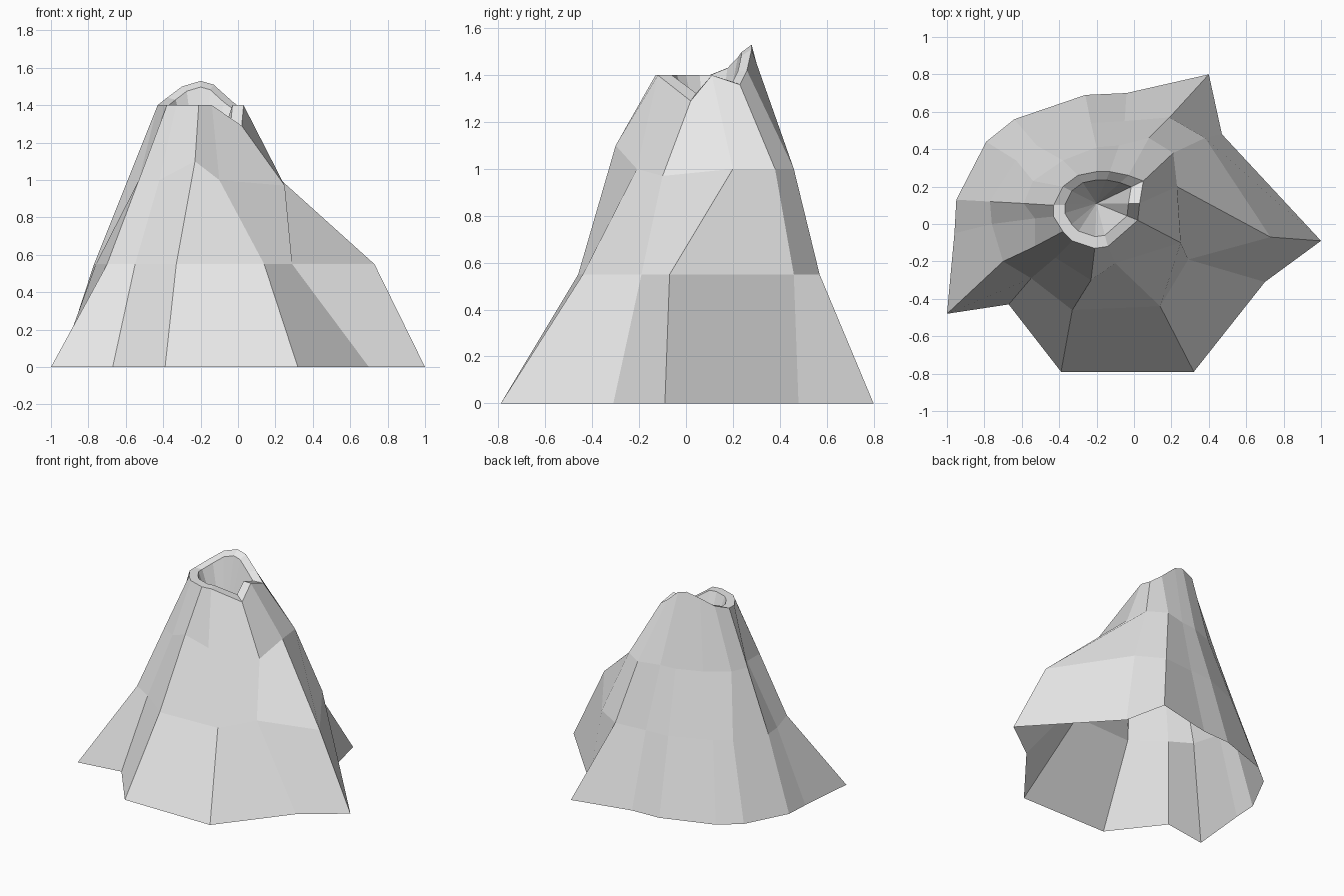
import bpy, bmesh
from mathutils import Vector

cube = bpy.data.objects.get("Cube")
if cube:
    bpy.data.objects.remove(cube, do_unlink=True)

rock = bpy.data.materials.new("pale grey rock")
rock.use_nodes = True
rock.diffuse_color = (0.8, 0.8, 0.8, 1)
rock.node_tree.nodes["Principled BSDF"].inputs["Base Color"].default_value = (0.8, 0.8, 0.8, 1)

# Contours of the mountain, counter-clockwise from the right-hand spur
foot = [(1, -.09), (.47, .48), (.4, .8), (-.04, .7), (-.26, .69), (-.64, .56), (-.79, .44),
        (-.95, .13), (-.96, -.05), (-1, -.48), (-.67, -.43), (-.39, -.79), (.32, -.79), (.7, -.31)]
waist = [(.73, -.07), (.38, .46), (.19, .57), (-.05, .55), (-.23, .54), (-.52, .42), (-.63, .34),
         (-.77, .12), (-.76, 0), (-.7, -.2), (-.55, -.29), (-.33, -.46), (.14, -.44), (.29, -.19)]
shoulder = [(.23, .2), (.21, .38), (.08, .46), (-.08, .42), (-.2, .41), (-.38, .34), (-.54, .23),
            (-.59, .11), (-.53, .03), (-.53, -.12), (-.42, -.18), (-.23, -.3), (-.1, -.21), (.25, -.1)]
rim = [(.03, .11, 1.4), (.05, .23, 1.36), (-.03, .26, 1.42), (-.13, .28, 1.51), (-.2, .28, 1.53),
       (-.3, .26, 1.5), (-.38, .2, 1.44), (-.43, .1, 1.4), (-.43, .04, 1.4), (-.38, -.04, 1.4),
       (-.33, -.09, 1.4), (-.21, -.13, 1.4), (-.14, -.12, 1.4), (.02, .02, 1.29)]


def level(points, z):
    return [Vector((x, y, z)) for x, y in points]


shoulder = level(shoulder, 1.0)
shoulder[11].z = 1.1
shoulder[13].z = 0.97
rim = [Vector(p) for p in rim]

# Crater lip is the rim drawn in towards the vent
vent = Vector((-.2, .11, 0.9))
lip = []
for p in rim:
    q = vent.lerp(p, 0.74)
    q.z = p.z - 0.25 * max(0, p.z - 1.4) + 0.3 * max(0, 1.4 - p.z)
    lip.append(q)

# Skin the contours, leaving the foot open
bm = bmesh.new()
rings = [[bm.verts.new(p) for p in ring]
         for ring in (level(foot, 0), level(waist, 0.55), shoulder, rim, lip)]
n = len(foot)
for low, high in zip(rings, rings[1:]):
    for i in range(n):
        j = (i + 1) % n
        bm.faces.new((low[i], low[j], high[j], high[i]))

# Crater funnel
bottom = bm.verts.new(vent)
for i in range(n):
    bm.faces.new((rings[-1][i], rings[-1][(i + 1) % n], bottom))

mesh = bpy.data.meshes.new("mountain")
bm.to_mesh(mesh)
bm.free()
mesh.materials.append(rock)
mountain = bpy.data.objects.new("mountain", mesh)
bpy.context.collection.objects.link(mountain)
